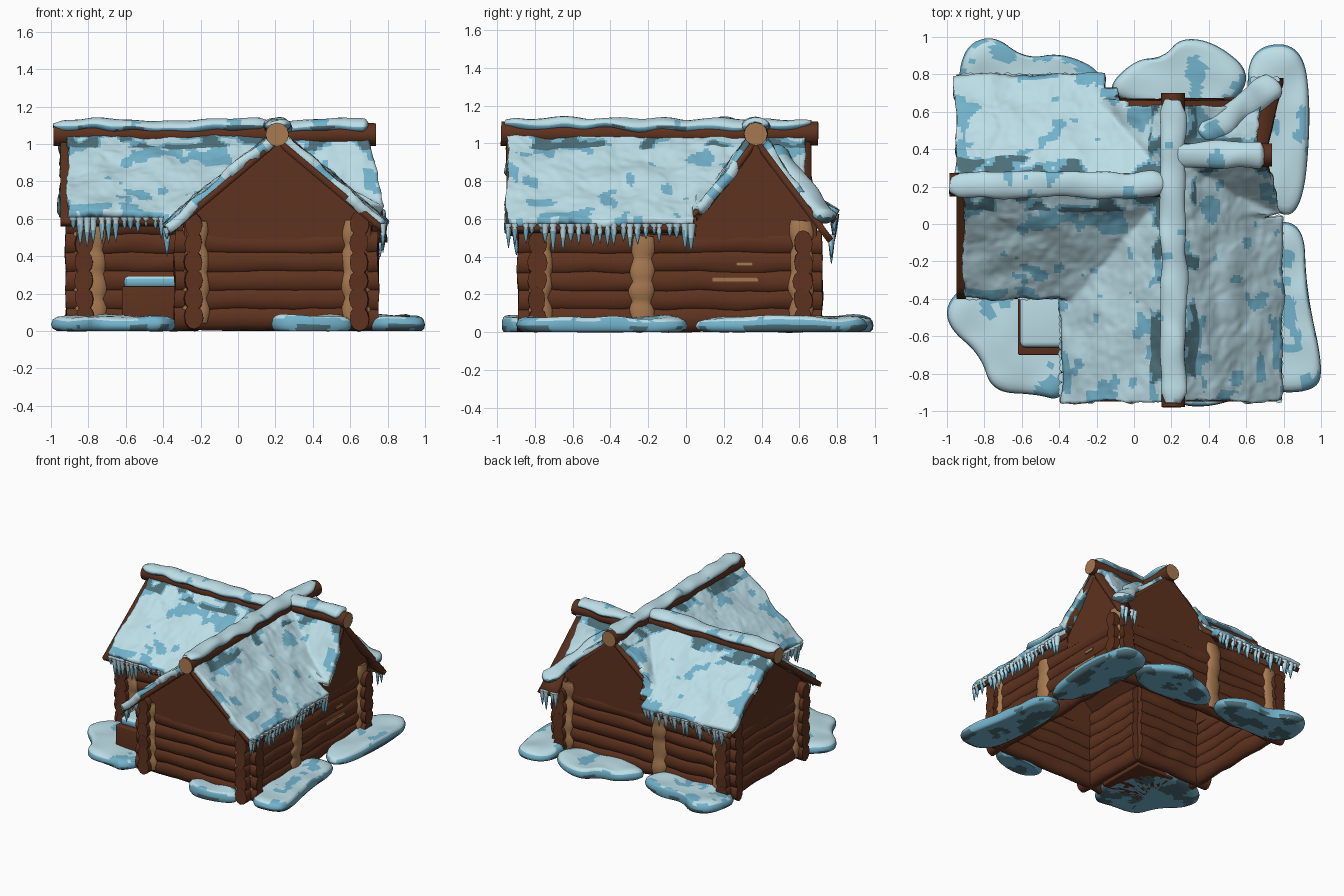
import bpy, bmesh, math, random
from mathutils import Vector, noise

random.seed(4)
cube = bpy.data.objects.get("Cube")
if cube:
    bpy.data.objects.remove(cube, do_unlink=True)


def material(name, rgb):
    m = bpy.data.materials.new(name)
    m.use_nodes = True
    m.diffuse_color = (*rgb, 1)
    m.node_tree.nodes["Principled BSDF"].inputs["Base Color"].default_value = (*rgb, 1)
    return m


BROWN = material("brown timber", (.112, .032, .013))
TAN = material("tan cut wood", (.38, .19, .08))
SNOWS = [material("light snow", (.52, .75, .82)), material("blue ice", (.17, .45, .60)),
         material("deep teal ice", (.075, .16, .19))]


def finish(name, bm, mats, recalc=True, angle=45):
    if recalc:
        bmesh.ops.recalc_face_normals(bm, faces=bm.faces)
    me = bpy.data.meshes.new(name)
    bm.to_mesh(me)
    bm.free()
    for m in mats:
        me.materials.append(m)
    ob = bpy.data.objects.new(name, me)
    bpy.context.collection.objects.link(ob)
    bpy.ops.object.select_all(action='DESELECT')
    ob.select_set(True)
    bpy.context.view_layer.objects.active = ob
    bpy.ops.object.shade_smooth_by_angle(angle=math.radians(angle))
    return ob


def speckle(p):
    p = Vector(p) + Vector((7, 3, 1))
    return noise.noise(p * 6) + .5 * noise.noise(p * 14)


def rod(bm, a, b, radius, rings=1, sides=12, flat=1, wobble=0, cap=0):
    """Lathe-like bar from a to b; radius is a function of 0..1 along it."""
    a, b = Vector(a), Vector(b)
    d = (b - a).normalized()
    side = d.cross((0, 0, 1))
    side = side.normalized() if side.length > .01 else Vector((1, 0, 0))
    up = side.cross(d)
    loops = []
    for i in range(rings + 1):
        t = i / rings
        c, r = a.lerp(b, t), radius(t)
        loop = []
        for k in range(sides):
            w = math.tau * k / sides
            p = c + side * math.cos(w) * r + up * math.sin(w) * r * flat
            loop.append(bm.verts.new(p + wobble * noise.noise_vector(p * 6)))
        loops.append(loop)
    for lo, hi in zip(loops, loops[1:]):
        for k in range(sides):
            j = (k + 1) % sides
            bm.faces.new((lo[k], lo[j], hi[j], hi[k]))
    for loop in (loops[0], loops[-1]):
        bm.faces.new(loop).material_index = cap


# Log walls, each a stack of flattened bars crossing at the corners
def log_wall(name, a, b, rows):
    bm = bmesh.new()
    for i in range(rows):
        z = .07 + .1 * i
        rod(bm, (*a, z), (*b, z), lambda t: .05, 12, 12, 1.35, .014)
    finish(name, bm, [BROWN])


W, E, S, N, INX, INY, END = -.82, .65, -.79, .62, -.24, -.24, .1
log_wall("front_wall", (INX - END, S), (E + END, S), 5)
log_wall("left_front_wall", (E, S - END), (E, .06), 6)
log_wall("left_back_wall", (E, .06), (E, N + END), 5)
log_wall("back_wall", (INX, N), (E + END, N), 5)
log_wall("wing_back_wall", (W - END, N), (INX, N), 6)
log_wall("right_wall", (W, INY - END), (W, N + END), 5)
log_wall("porch_wall", (W - END, INY), (INX, INY), 6)
log_wall("wing_inner_wall", (INX, S - END), (INX, INY), 6)

# Roof pitches: ridge position and slope for each wing
RX, RW, RE, TOP = .21, .21, .37, 1.04


def main_roof(x, y):
    return TOP - .84 * abs(x - RX)


def side_roof(x, y):
    return TOP - .74 * abs(y - RW)


def gable_roof(x, y):
    return TOP - 1.33 * abs(y - RE)


# Footprint rectangles (west, east, south, north) with their pitch
ROOFS = [((-.39, .79, -.95, .04), main_roof), ((-.39, .7, .04, .66), main_roof),
         ((-.95, RX, -.4, .66), side_roof), ((-.95, -.16, .66, .8), side_roof),
         ((-.16, -.09, .66, .73), side_roof),
         ((RX, .7, .04, .66), gable_roof), ((.62, .7, .66, .78), gable_roof)]


def roof_height(x, y):
    e = 1e-5
    hits = [f(x, y) for (w, r, s, n), f in ROOFS
            if w - e <= x <= r + e and s - e <= y <= n + e]
    return max(hits) if hits else None


def axis_steps(bounds, step):
    bounds, out = sorted(set(bounds)), []
    for a, b in zip(bounds, bounds[1:]):
        n = max(1, round((b - a) / step))
        out += [a + (b - a) * i / n for i in range(n)]
    return out + bounds[-1:]


def bare(x, y):
    return (y > .63 and x > -.05) or (x > .65 and y > .42) or (x < -.91 and y < .25)


def snow_colour(x, y, h):
    n = speckle((x, y, h))
    edge = any(roof_height(x + i * .05, y + j * .05) is None for i in (-1, 1) for j in (-1, 1))
    if h > .93:
        return 2 if n > .02 else int(n > -.15)
    return int(n > (.08 if edge else .25 if h > .84 else .43))


def roof_sheet(name, lift, thick, step, snowy):
    bm, grid = bmesh.new(), {}
    xs = axis_steps([v for r, _ in ROOFS for v in r[:2]] + [RX], step)
    ys = axis_steps([v for r, _ in ROOFS for v in r[2:]] + [RW, RE], step)

    def vert(x, y):
        if (x, y) not in grid:
            p = Vector((x, y, roof_height(x, y) + lift))
            if .6 < x < .71 and y > .04:  # flare the left gable's verge outwards
                p.x += .08 * abs(y - RE) / .33 * (x - .6) / .1
            if snowy:
                p += .022 * noise.noise_vector(p * 6) + .006 * noise.noise_vector(p * 25)
            grid[x, y] = bm.verts.new(p)
        return grid[x, y]

    for x0, x1 in zip(xs, xs[1:]):
        for y0, y1 in zip(ys, ys[1:]):
            x, y = (x0 + x1) / 2, (y0 + y1) / 2
            h = roof_height(x, y)
            if h is None or (snowy and bare(x, y)):
                continue
            f = bm.faces.new([vert(*c) for c in ((x0, y0), (x1, y0), (x1, y1), (x0, y1))])
            f.material_index = snow_colour(x, y, h) if snowy else 0
    ob = finish(name, bm, SNOWS if snowy else [BROWN], False, 60)
    mod = ob.modifiers.new("thickness", 'SOLIDIFY')
    mod.thickness, mod.offset = thick, -1
    mod.material_offset = int(snowy)


roof_sheet("roof_deck", 0, .035, .06, False)
roof_sheet("roof_snow", .042, .055, .014, True)


# Gable ends as thin prisms under the roof
def gable(name, base, along, half, shoulder):
    bm = bmesh.new()
    u, v = Vector(along), Vector((along[1], along[0], 0)) * .045
    shape = [(-half, .49), (half, .49), (half, shoulder), (0, TOP - .03), (-half, shoulder)]
    rings = [[bm.verts.new(Vector(base) + u * s + Vector((0, 0, z)) + v * k) for s, z in shape]
             for k in (-1, 1)]
    for r in rings:
        bm.faces.new(r)
    for i in range(5):
        j = (i + 1) % 5
        bm.faces.new((rings[0][i], rings[0][j], rings[1][j], rings[1][i]))
    finish(name, bm, [BROWN], angle=20)


gable("front_gable", (RX, S, 0), (1, 0, 0), .5, .59)
gable("back_gable", (RX, N, 0), (1, 0, 0), .48, .6)
gable("right_gable", (W, RW, 0), (0, 1, 0), .46, .67)
gable("left_gable", (E, RE, 0), (0, 1, 0), .32, .58)

# Scalloped posts lying flat against the walls; the last value marks side walls
bm = bmesh.new()
POSTS = [(-.22, S - .04, .59, 0), (.62, S - .04, .59, 0), (-.77, INY - .04, .57, 0),
         (.62, N + .04, .59, 0), (-.22, N + .04, .6, 0), (-.77, N + .04, .58, 0),
         (E + .04, -.77, .57, 1), (E + .04, -.23, .51, 1), (E + .04, .61, .59, 1),
         (W - .04, .58, .57, 1), (W - .04, -.22, .57, 1), (INX - .04, -.77, .55, 1)]
for x, y, h, turned in POSTS:
    thin = .45 if turned else 1
    rod(bm, (x, y, .04), (x, y, h),
        lambda t: thin * (.052 + .014 * abs(math.sin(t * 4 * math.pi))),
        24, 12, 2.2 if turned else .45, .014)
finish("corner_posts", bm, [TAN])

# Pale chips on the left wall
bm = bmesh.new()
for y, z, w in ((.26, .28, .24), (.31, .36, .09)):
    geo = bmesh.ops.create_cube(bm, size=1)["verts"]
    bmesh.ops.scale(bm, vec=(.009, w, .022), verts=geo)
    bmesh.ops.translate(bm, vec=(E + .05, y, z), verts=geo)
finish("wall_chips", bm, [TAN])


def paint_ice(bm, limit, under=-.1):
    bmesh.ops.recalc_face_normals(bm, faces=bm.faces)
    for f in bm.faces:
        n = speckle(f.calc_center_median())
        f.material_index = int(n > limit)
        if f.normal.z < under:
            f.material_index = 2 if n > .12 and f.normal.z < 0 else 1


# Ridge logs with pale ends and snow caps
RIDGES = [("main", (RX, -.98, 1.05), (RX, .7, 1.05)), ("right", (-.985, RW, 1.05), (RX, RW, 1.05)),
          ("left", (RX, RE, 1.05), (.74, RE, 1.05))]
for name, a, b in RIDGES:
    a, b = Vector(a), Vector(b)
    bm = bmesh.new()
    rod(bm, a, b, lambda t: .062, 8, 12, 1, .006, 1)
    finish(name + "_ridge_log", bm, [BROWN, TAN])
    bm = bmesh.new()
    lift, along = Vector((0, 0, .045)), (b - a).normalized()
    rod(bm, a + lift + along * .012, b + lift - along * .04,
        lambda t: .07 * min(1, .55 + 10 * min(t, 1 - t)), 50, 16, .5, .022)
    paint_ice(bm, .42)
    finish(name + "_ridge_snow", bm, SNOWS, angle=70)

# Snow lying in the back left valley
bm = bmesh.new()
rod(bm, (.36, .47, .97), (.77, .76, .58), lambda t: .068 * min(1, .5 + 9 * min(t, 1 - t)),
    30, 16, .6, .03)
paint_ice(bm, .3)
finish("valley_snow", bm, SNOWS, angle=70)

# Icicles along the eaves
EAVES = [((-.38, -.94), (-.38, -.42)), ((.775, -.94), (.775, .03)), ((-.88, -.385), (-.41, -.385)),
         ((-.92, .785), (-.18, .785)), ((.64, .77), (.76, .77))]
bm = bmesh.new()
for a, b in EAVES:
    a, b = Vector(a), Vector(b)
    count = round((b - a).length / .04)
    for i in range(count + 1):
        x, y = a.lerp(b, min(1, max(0, (i + random.uniform(-.3, .3)) / count)))
        z = roof_height(min(x, .7) if y > .1 else x, y) + .01
        size, wide = random.uniform(.05, .16), random.uniform(.016, .026)
        first = len(bm.faces)
        rod(bm, (x, y, z), (x, y, z - size), lambda t: wide * (1 - t) ** .8 + .002, 4, 8)
        bm.faces.ensure_lookup_table()
        for f in bm.faces[first:]:
            f.material_index = int(f.calc_center_median().z < z - size * random.uniform(.2, .6))
finish("icicles", bm, SNOWS)

# Snow drifts around the base
DRIFTS = {
    "front_right": [(-1, -.4), (-.8, -.26), (-.4, -.28), (-.28, -.7), (-.38, -.95), (-.52, -.91),
                    (-.76, -.9), (-.82, -.7), (-1, -.55)],
    "back_right": [(-.94, .6), (-.93, .93), (-.76, 1.02), (-.58, .88), (-.38, .92), (-.14, .8),
                   (-.25, .6)],
    "back": [(-.17, .7), (0, .88), (.16, .89), (.25, 1), (.44, .97), (.64, .8), (.5, .6), (.1, .62)],
    "back_left": [(.6, .65), (.62, .95), (.9, .97), (.95, .6), (.9, .04), (.72, .06), (.64, .35)],
    "front_left": [(.66, 0), (.91, .02), (.92, -.35), (1.02, -.8), (.95, -.9), (.7, -.9), (.64, -.4)],
    "front": [(.15, -.82), (.22, -.97), (.42, -.98), (.64, -.9), (.55, -.77)],
}
for name, pts in DRIFTS.items():
    pts = [Vector((*p, 0)) for p in pts]
    for _ in range(4):
        pts = [p.lerp(q, t) for p, q in zip(pts, pts[1:] + pts[:1]) for t in (.25, .75)]
    mid = sum(pts, Vector()) / len(pts)
    bm, loops = bmesh.new(), []
    # Rings run from the middle of the underside, round the rim, to the middle of the top
    rim = [(.98, .015), (1, .035), (.97, .06), (.9, .074)]
    for s, z in ([(i / 10, 0) for i in range(1, 10)] + rim
                 + [(i / 10, .08) for i in range(8, 0, -1)]):
        loop = []
        for p in pts:
            q = mid.lerp(p, s)
            loop.append(bm.verts.new((q.x, q.y, z * (1 + .25 * noise.noise(q * 5)))))
        loops.append(loop)
    for lo, hi in zip(loops, loops[1:]):
        for k in range(len(pts)):
            j = (k + 1) % len(pts)
            bm.faces.new((lo[k], lo[j], hi[j], hi[k]))
    bm.faces.new(loops[0])
    bm.faces.new(loops[-1])
    paint_ice(bm, .32, .5)
    finish(name + "_drift", bm, SNOWS, angle=60)


# Snow-topped wood box beside the porch
def box(name, lo, hi, mats, bevel):
    bm = bmesh.new()
    lo, hi = Vector(lo), Vector(hi)
    bmesh.ops.create_cube(bm, size=1)
    bmesh.ops.scale(bm, vec=hi - lo, verts=bm.verts)
    bmesh.ops.translate(bm, vec=(lo + hi) / 2, verts=bm.verts)
    bmesh.ops.bevel(bm, geom=bm.edges[:], offset=bevel, segments=3, profile=.5, affect='EDGES')
    for f in bm.faces:
        f.material_index = int(len(mats) > 1 and f.normal.z < .3)
    finish(name, bm, mats, angle=60)


box("wood_box", (-.62, -.7, 0), (-.28, -.28, .24), [BROWN], .008)
box("wood_box_snow", (-.61, -.66, .225), (-.3, -.28, .295), SNOWS, .03)
